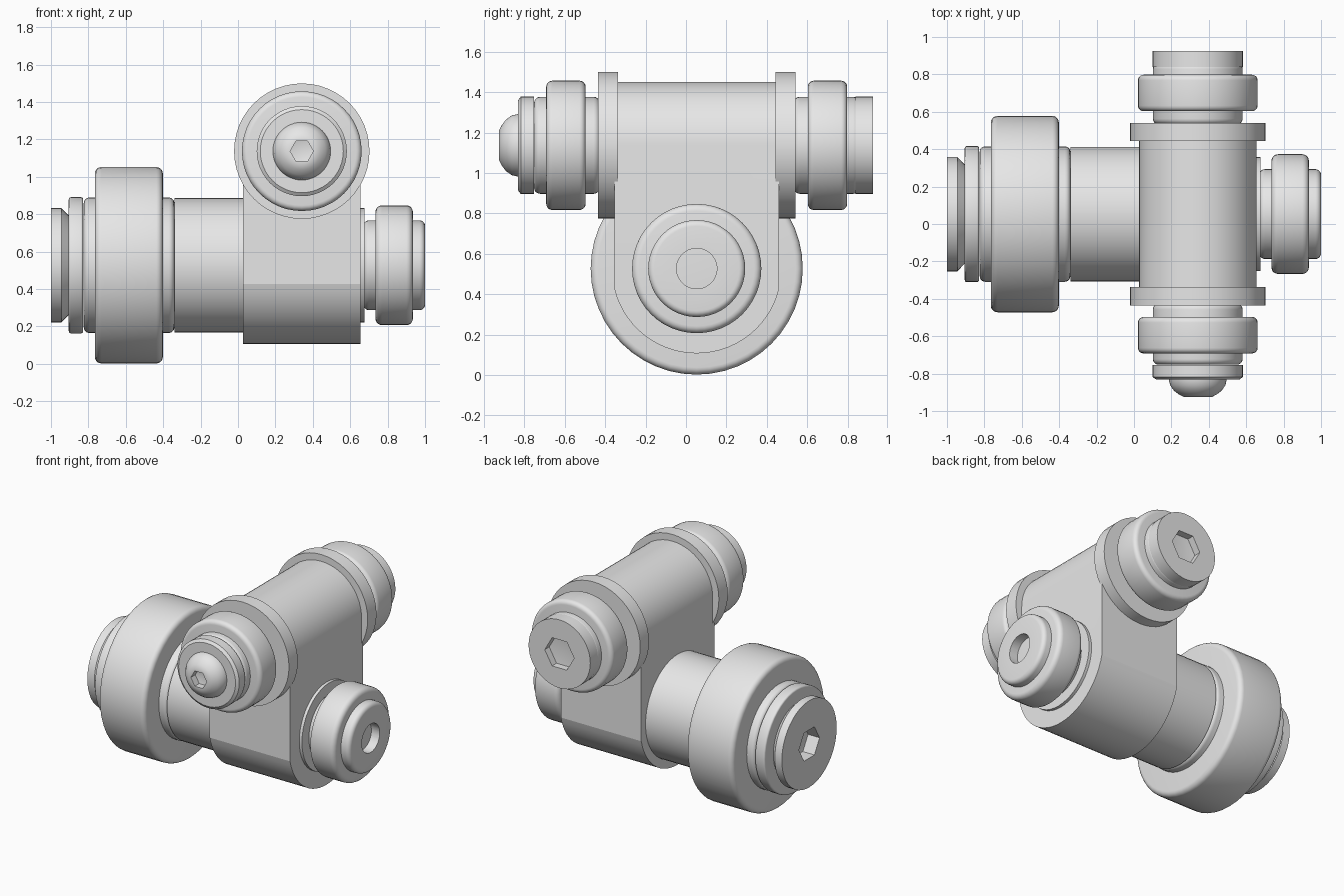
import bpy, bmesh
from math import sin, cos, pi, radians, sqrt

cube = bpy.data.objects.get("Cube")
if cube:
    bpy.data.objects.remove(cube, do_unlink=True)

grey = bpy.data.materials.new("plain grey")
grey.use_nodes = True
grey.diffuse_color = (0.8, 0.8, 0.8, 1)
grey.node_tree.nodes["Principled BSDF"].inputs["Base Color"].default_value = (0.8, 0.8, 0.8, 1)

# The two shaft centre lines: one along x, one along y
SHAFT_Y, SHAFT_Z = 0.053, 0.527
CROSS_X, CROSS_Z = 0.341, 1.137


def place(axis, t, u, v):
    if axis == "x":
        return (t, SHAFT_Y + u, SHAFT_Z + v)
    return (CROSS_X + u, t, CROSS_Z + v)


def finish(name, bm):
    bmesh.ops.remove_doubles(bm, verts=bm.verts, dist=1e-5)
    bmesh.ops.recalc_face_normals(bm, faces=bm.faces)
    mesh = bpy.data.meshes.new(name)
    bm.to_mesh(mesh)
    bm.free()
    mesh.materials.append(grey)
    obj = bpy.data.objects.new(name, mesh)
    bpy.context.collection.objects.link(obj)
    return obj


def activate(obj):
    bpy.ops.object.select_all(action="DESELECT")
    obj.select_set(True)
    bpy.context.view_layer.objects.active = obj


def smooth(obj, angle=30):
    activate(obj)
    bpy.ops.object.shade_smooth_by_angle(angle=radians(angle))


def boolean(obj, tool, operation):
    activate(obj)
    mod = obj.modifiers.new("cut", "BOOLEAN")
    mod.operation, mod.object, mod.solver = operation, tool, "EXACT"
    bpy.ops.object.modifier_apply(modifier=mod.name)
    bpy.data.objects.remove(tool, do_unlink=True)


def lathe(name, axis, profile, sides=48):
    """Turn a list of (distance along axis, radius) into a closed solid."""
    bm = bmesh.new()
    profile = [(profile[0][0], 0)] + profile + [(profile[-1][0], 0)]
    rings = []
    for t, r in profile:
        angles = [2 * pi * i / sides for i in range(sides)]
        rings.append([bm.verts.new(place(axis, t, r * cos(a), r * sin(a))) for a in angles])
    for a, b in zip(rings, rings[1:]):
        for i in range(sides):
            j = (i + 1) % sides
            bm.faces.new((a[i], a[j], b[j], b[i]))
    return finish(name, bm)


def rounded(start, end, radius, fillet):
    """Profile of a disc with both rims rounded."""
    steps = [pi / 2 * i / 5 for i in range(6)]
    low = [(start + fillet * (1 - sin(a)), radius - fillet * (1 - cos(a))) for a in reversed(steps)]
    high = [(end - fillet * (1 - sin(a)), radius - fillet * (1 - cos(a))) for a in steps]
    return low + high


def turned(name, axis, profile):
    smooth(lathe(name, axis, profile))


def hex_socket(obj, axis, mouth, floor, tip, radius):
    tool = lathe("socket_cutter", axis, [(mouth, radius), (floor, radius), (tip, 0)], 6)
    boolean(obj, tool, "DIFFERENCE")


def prism(name, axis, outline, start, end):
    bm = bmesh.new()
    a = [bm.verts.new(place(axis, start, u, v)) for u, v in outline]
    b = [bm.verts.new(place(axis, end, u, v)) for u, v in outline]
    bm.faces.new(a)
    bm.faces.new(b)
    for i in range(len(a)):
        j = (i + 1) % len(a)
        bm.faces.new((a[i], a[j], b[j], b[i]))
    return finish(name, bm)


# Body: rounded over the cross shaft on top, rounded under the main shaft below
N = 28
r = 0.314
arch = [(r * cos(pi * i / N), r * sin(pi * i / N)) for i in range(N + 1)]
body = prism("body", "y", arch + [(-r, -1.3), (r, -1.3)], -0.355, 0.461)
R, half = 0.42, 0.45
limit = 0.408
bend = pi / 2 - sqrt(2 * (1 - limit / R))
bowl = [(R * sin(a), -R * cos(a)) for a in (bend * (2 * i / N - 1) for i in range(N + 1))]
bowl_tool = prism("body_bowl", "x", bowl + [(half, 0), (half, 1.2), (-half, 1.2), (-half, 0)], -0.3, 1)
boolean(body, bowl_tool, "INTERSECT")
smooth(body, 10)

# Large roller on the main shaft
turned("neck", "x", [(-0.34, 0.36), (0.04, 0.36)])
turned("large_hub", "x", rounded(-0.825, -0.34, 0.362, 0.03))
turned("large_roller", "x", rounded(-0.765, -0.402, 0.525, 0.035))
turned("large_washer", "x", rounded(-0.905, -0.828, 0.364, 0.012))
head = lathe("large_bolt_head", "x", [(-1, 0.306), (-0.945, 0.306), (-0.895, 0.255), (-0.86, 0.255)])
hex_socket(head, "x", -1.1, -0.91, -0.89, 0.115)
smooth(head)

# Small roller on the other end of the main shaft, with a drilled hub
turned("end_washer", "x", [(0.64, 0.305), (0.676, 0.305)])
hub = lathe("end_hub", "x", rounded(0.67, 1, 0.24, 0.03))
drill = lathe("drill_cutter", "x", [(1.1, 0.1), (0.9, 0.1), (0.86, 0)])
boolean(hub, drill, "DIFFERENCE")
smooth(hub)
turned("end_roller", "x", rounded(0.735, 0.935, 0.32, 0.035))

# Flange, hub and roller on both ends of the cross shaft
MIDDLE = 0.053
for side, s in (("front", -1), ("back", 1)):
    def at(d):
        return MIDDLE + s * d
    turned(side + "_flange", "y", [(at(0.39), 0.362), (at(0.488), 0.362)])
    for part, near, far, radius in (("hub", 0.48, 0.805, 0.24), ("roller", 0.55, 0.745, 0.32)):
        low, high = sorted((at(near), at(far)))
        turned(side + "_" + part, "y", rounded(low, high, radius, 0.03))

# Front washer and domed bolt
turned("front_washer", "y", [(-0.832, 0.222), (-0.818, 0.241), (-0.753, 0.241)])
dome = lathe("front_dome_bolt", "y", [(-0.925, 0.075), (-0.912, 0.1), (-0.892, 0.127),
                                      (-0.862, 0.148), (-0.83, 0.155), (-0.79, 0.155)])
hex_socket(dome, "y", -1, -0.875, -0.86, 0.062)
smooth(dome)

# Back bolt head
back = lathe("back_bolt_head", "y", [(0.84, 0.241), (0.925, 0.241)])
hex_socket(back, "y", 1, 0.875, 0.862, 0.115)
smooth(back)
